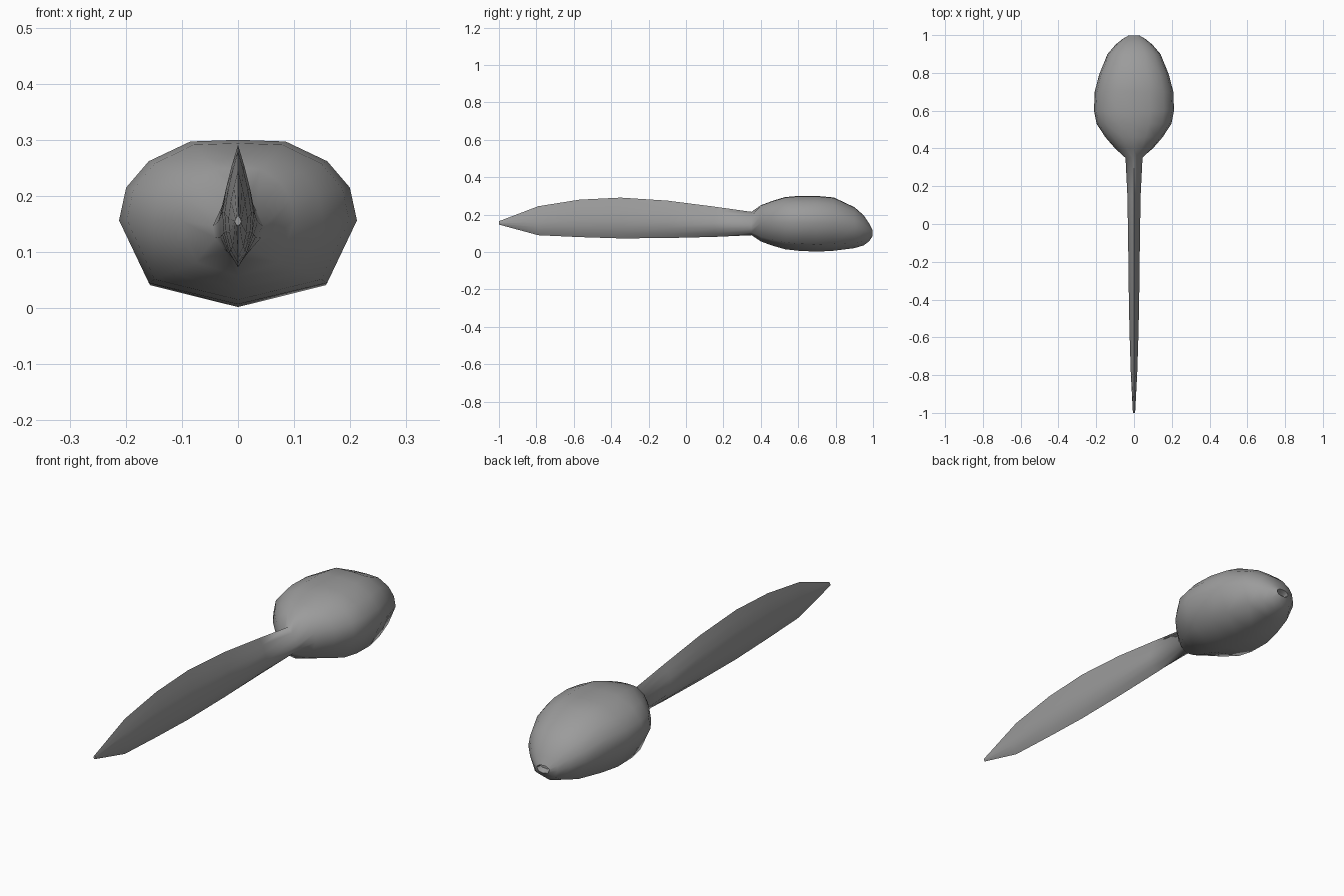
import bpy, bmesh, math

cube = bpy.data.objects.get("Cube")
if cube:
    bpy.data.objects.remove(cube, do_unlink=True)

skin = bpy.data.materials.new("grey skin")
skin.use_nodes = True
GREY = (0.33, 0.33, 0.33, 1)
skin.diffuse_color = GREY
skin.node_tree.nodes["Principled BSDF"].inputs["Base Color"].default_value = GREY

# Half cross-sections, bottom to top: x as share of half width, z as share of height
BODY = [(0, 0), (.75, .13), (1, .51), (.94, .71), (.75, .87), (.4, .99), (0, 1)]
TAIL = [(0, 0), (.55, .12), (.9, .28), (1, .45), (.75, .65), (.4, .83), (0, 1)]

# Stations along the length: y, half width, bottom, top
TAIL_RINGS = [(-1, .006, .147, .165), (-.79, .017, .09, .245), (-.57, .024, .08, .28),
              (-.35, .028, .073, .291), (-.1, .031, .075, .275), (.15, .035, .081, .243),
              (.35, .045, .09, .215)]
BODY_RINGS = [(.4, .1, .057, .25), (.46, .152, .035, .273), (.53, .198, .015, .294),
              (.6, .212, .007, .3), (.7, .208, .002, .3), (.79, .185, .007, .292),
              (.9, .14, .021, .24), (.95, .097, .036, .197), (.98, .06, .058, .152),
              (.997, .03, .085, .118)]


def add_ring(bm, section, station):
    y, width, low, high = station
    right = [(x * width, low + z * (high - low)) for x, z in section]
    left = [(-x, z) for x, z in right[-2:0:-1]]
    return [bm.verts.new((x, y, z)) for x, z in right + left]


# Tail and body are one continuous skin
bm = bmesh.new()
rings = [add_ring(bm, TAIL, s) for s in TAIL_RINGS]
rings += [add_ring(bm, BODY, s) for s in BODY_RINGS]
for a, b in zip(rings, rings[1:]):
    for i in range(len(a)):
        j = (i + 1) % len(a)
        bm.faces.new((a[i], a[j], b[j], b[i]))
bm.faces.new(rings[0])

# Mouth: small rounded lips around a shallow slit
mouth = bm.faces.new(rings[-1])
bmesh.ops.inset_region(bm, faces=[mouth], thickness=.005)
for v in mouth.verts:
    v.co.y -= .025
    v.co.z = .1 + (v.co.z - .1) * .4
bmesh.ops.recalc_face_normals(bm, faces=bm.faces[:])

mesh = bpy.data.meshes.new("tadpole_body_and_tail")
bm.to_mesh(mesh)
bm.free()
mesh.materials.append(skin)
tadpole = bpy.data.objects.new("tadpole_body_and_tail", mesh)
bpy.context.collection.objects.link(tadpole)
tadpole.select_set(True)
bpy.context.view_layer.objects.active = tadpole
bpy.ops.object.shade_smooth_by_angle(angle=math.radians(60))
